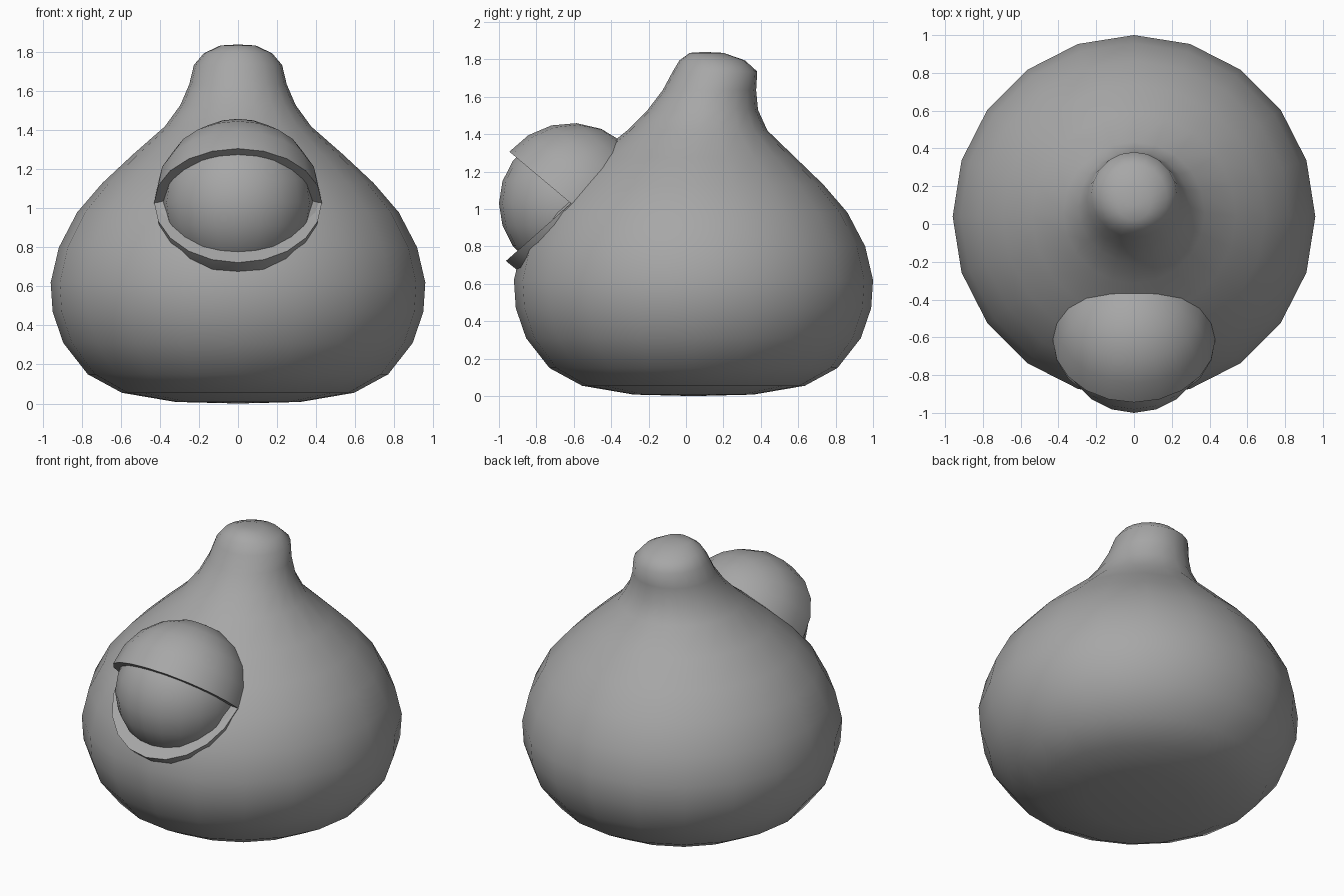
import bpy, bmesh, math

if "Cube" in bpy.data.objects:
    bpy.data.objects.remove(bpy.data.objects["Cube"])

grey = bpy.data.materials.new("mid grey")
grey.diffuse_color = (0.385, 0.385, 0.385, 1)
grey.use_nodes = True
grey.node_tree.nodes["Principled BSDF"].inputs["Base Color"].default_value = grey.diffuse_color
SEG = 20


def lathe(name, profile, loc=(0, 0, 0), tilt=0, stretch=1.0, sharp=50):
    """Stack rings of (radius, z, y offset); radius 0 makes a pole."""
    bm = bmesh.new()
    rings = []
    for r, z, cy in profile:
        if r == 0:
            rings.append([bm.verts.new((0, cy, z))] * SEG)
        else:
            angles = [2 * math.pi * i / SEG for i in range(SEG)]
            rings.append([bm.verts.new((r * math.cos(a), cy + r * math.sin(a) * stretch, z))
                          for a in angles])
    for low, high in zip(rings, rings[1:]):
        for i in range(SEG):
            j = (i + 1) % SEG
            quad = list(dict.fromkeys((low[i], low[j], high[j], high[i])))
            bm.faces.new(quad)
    bmesh.ops.recalc_face_normals(bm, faces=bm.faces)
    mesh = bpy.data.meshes.new(name)
    bm.to_mesh(mesh)
    bm.free()
    mesh.materials.append(grey)
    obj = bpy.data.objects.new(name, mesh)
    bpy.context.collection.objects.link(obj)
    obj.location = loc
    obj.rotation_euler.x = math.radians(tilt)
    bpy.ops.object.select_all(action='DESELECT')
    obj.select_set(True)
    bpy.context.view_layer.objects.active = obj
    bpy.ops.object.shade_smooth_by_angle(angle=math.radians(sharp))
    return obj


def arc(radius, start, end, steps):
    """Sphere profile between two latitudes in degrees."""
    pts = []
    for i in range(steps + 1):
        a = math.radians(start + (end - start) * i / steps)
        r = radius * math.cos(a)
        pts.append((r if r > 1e-5 else 0, radius * math.sin(a), 0))
    return pts


# Pear-shaped body with its neck leaning back
lathe("body", [
    (0, 0.0, 0.04), (0.32, 0.008, 0.04), (0.595, 0.055, 0.04), (0.77, 0.15, 0.04),
    (0.895, 0.31, 0.04), (0.95, 0.47, 0.04), (0.96, 0.62, 0.04), (0.918, 0.80, 0.04),
    (0.824, 0.98, 0.04), (0.695, 1.13, 0.04), (0.54, 1.275, 0.045), (0.375, 1.42, 0.06),
    (0.295, 1.53, 0.09), (0.25, 1.635, 0.125), (0.226, 1.735, 0.155),
    (0.175, 1.795, 0.14), (0.09, 1.835, 0.11), (0, 1.84, 0.10)], sharp=180)

# Single eye and its two lids, which hinge on one sideways axis
EYE = (0, -0.615, 1.03)
lathe("eyeball", arc(0.385, -90, 90, 10), EYE)
lid = [(0, 0, 0)] + arc(0.43, 0, 90, 5)
lathe("upper_eyelid", lid, EYE, -40, 1.0)
lathe("lower_eyelid", lid, EYE, 221.5, 1.08)
